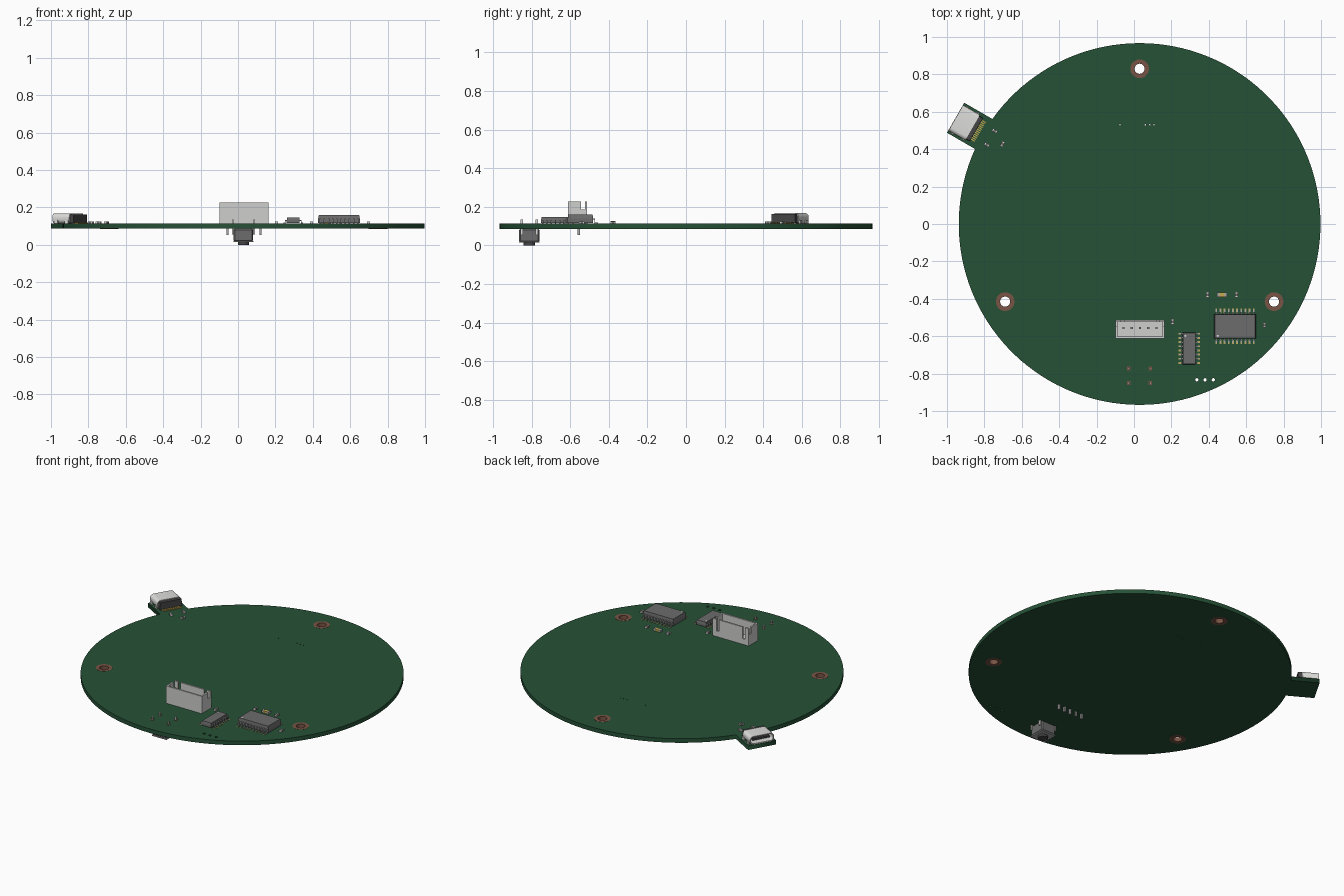
import bpy, bmesh, math
from mathutils import Matrix, Vector

if "Cube" in bpy.data.objects:
    bpy.data.objects.remove(bpy.data.objects["Cube"])

BOT, TOP = 0.086, 0.113
CX, R = 0.03, 0.967
I4 = Matrix.Identity(4)


def mat(name, r, g, b):
    m = bpy.data.materials.new(name)
    m.diffuse_color = (r, g, b, 1)
    m.use_nodes = True
    m.node_tree.nodes["Principled BSDF"].inputs["Base Color"].default_value = m.diffuse_color
    return m


GREEN = mat("board green", 0.019, 0.082, 0.037)
COPPER = mat("copper", 0.19, 0.09, 0.06)
WHITE = mat("connector white", 0.62, 0.62, 0.61)
SILVER = mat("metal silver", 0.72, 0.72, 0.70)
CHIP = mat("chip grey", 0.15, 0.15, 0.15)
DARK = mat("dark plastic", 0.06, 0.06, 0.06)
GOLD = mat("gold", 0.55, 0.40, 0.08)
PIN = mat("pin grey", 0.40, 0.40, 0.40)


def link(name, mesh, m):
    ob = bpy.data.objects.new(name, mesh)
    mesh.materials.clear()
    mesh.materials.append(m)
    bpy.context.collection.objects.link(ob)
    return ob


def boxes(name, items, m, M=I4, taper=1.0, bevel=0):
    """One object from boxes given as (x0, x1, y0, y1, z0, z1)."""
    bm = bmesh.new()
    for x0, x1, y0, y1, z0, z1 in items:
        c = Vector(((x0 + x1) / 2, (y0 + y1) / 2, (z0 + z1) / 2))
        for v in bmesh.ops.create_cube(bm, size=1)["verts"]:
            k = taper if v.co.z > 0 else 1
            v.co = M @ (c + Vector((v.co.x * (x1 - x0) * k, v.co.y * (y1 - y0) * k, v.co.z * (z1 - z0))))
    if bevel:
        bmesh.ops.bevel(bm, geom=bm.edges[:], offset=bevel, segments=1, affect='EDGES')
    me = bpy.data.meshes.new(name)
    bm.to_mesh(me)
    bm.free()
    return link(name, me, m)


def plate(name, loops, half, m, M):
    """Flat outline with holes, extruded half the thickness each way."""
    cu = bpy.data.curves.new(name, 'CURVE')
    cu.dimensions, cu.fill_mode, cu.extrude = '2D', 'BOTH', half
    for pts in loops:
        s = cu.splines.new('POLY')
        s.points.add(len(pts) - 1)
        for p, (x, y) in zip(s.points, pts):
            p.co = (x, y, 0, 1)
        s.use_cyclic_u = True
    tmp = bpy.data.objects.new(name, cu)
    bpy.context.collection.objects.link(tmp)
    bpy.context.view_layer.update()
    me = bpy.data.meshes.new_from_object(tmp.evaluated_get(bpy.context.evaluated_depsgraph_get()))
    bpy.data.objects.remove(tmp)
    me.transform(M)
    return link(name, me, m)


def circle(x, y, r, n=32):
    return [(x + r * math.cos(i * math.tau / n), y + r * math.sin(i * math.tau / n)) for i in range(n)]


def rounded(w, h, r, n=6):
    pts = []
    for q, (sx, sy) in enumerate([(1, 1), (-1, 1), (-1, -1), (1, -1)]):
        for i in range(n + 1):
            a = (q + i / n) * math.pi / 2
            pts.append((sx * (w / 2 - r) + r * math.cos(a), sy * (h / 2 - r) + r * math.sin(a)))
    return pts


# Round board with a rectangular tab, mounting holes and small drill holes
tab = math.radians(150)
HW, L = 0.0925, 1.136
d = math.asin(HW / R)
u, v = Vector((math.cos(tab), math.sin(tab))), Vector((-math.sin(tab), math.cos(tab)))
outline = []
for i in range(129):
    a = tab + d + (math.tau - 2 * d) * i / 128
    outline.append((CX + R * math.cos(a), R * math.sin(a)))
for s in (-1, 1):
    p = u * L + v * HW * s
    outline.append((CX + p.x, p.y))
mounts = [(CX + 0.83 * math.cos(math.radians(a)), 0.83 * math.sin(math.radians(a))) for a in (90, 210, 330)]
holes = [circle(x, y, 0.05) for x, y in mounts]
holes += [circle(x, -0.833, 0.009, 12) for x in (0.336, 0.38, 0.424)]
holes += [circle(x, 0.53, 0.004, 8) for x in (-0.075, 0.06, 0.085, 0.107)]
mid = Matrix.Translation((0, 0, (TOP + BOT) / 2))
plate("board", [outline] + holes, (TOP - BOT) / 2, GREEN, mid)

# Copper rings lining the mounting holes
for i, (x, y) in enumerate(mounts):
    plate(f"mount_ring_{i + 1}", [circle(x, y, 0.05), circle(x, y, 0.027)], (TOP - BOT) / 2 + 0.0008, COPPER, mid)

# Rounded charging socket on the tab
T = Matrix.Translation((CX, 0, TOP)) @ Matrix.Rotation(tab, 4, 'Z')
face = Matrix(((0, 0, 1, 1.083), (1, 0, 0, 0), (0, 1, 0, 0.028), (0, 0, 0, 1)))
plate("socket_shell", [rounded(0.158, 0.054, 0.022), rounded(0.146, 0.042, 0.017)], 0.052, SILVER, T @ face)
boxes("socket_core", [(1.008, 1.045, -0.072, 0.072, 0.003, 0.05)], DARK, T, 0.97)
boxes("socket_tongue", [(1.04, 1.122, -0.058, 0.058, 0.022, 0.034)], DARK, T)
boxes("socket_contacts", [(0.984, 1.01, y - 0.003, y + 0.003, 0, 0.006)
                          for y in [(i - 5.5) * 0.0105 for i in range(12)]], GOLD, T)
boxes("socket_tabs", [(x, x + 0.022, s * 0.08 - 0.004, s * 0.08 + 0.004, -0.02, 0.02)
                      for s in (-1, 1) for x in (1.035, 1.1)], SILVER, T)

# Upright five-pin header: open box with slots in the back and end walls
x0, x1, y0, y1, zt = -0.099, 0.164, -0.612, -0.513, 0.227
w = 0.011
walls = [(x0, x1, y0, y1, TOP, 0.13),
         (x0, x1, y0, y0 + w, 0.13, zt),
         (x0 + 0.045, x1 - 0.045, y1 - w, y1, 0.13, zt),
         (x0, x0 + 0.028, y1 - w, y1, 0.13, zt),
         (x1 - 0.028, x1, y1 - w, y1, 0.13, zt),
         (x0, x1, y1 - w, y1, 0.13, 0.15)]
for a in (x0, x1 - w):
    walls += [(a, a + w, y0 + w, -0.545, 0.13, zt), (a, a + w, -0.545, y1 - w, 0.13, 0.185)]
boxes("header_housing", walls, WHITE)
boxes("header_pins", [(x - 0.006, x + 0.006, -0.562, -0.55, 0.053, 0.19)
                      for x in [0.0325 + (i - 2) * 0.044 for i in range(5)]], PIN)


# Gull-wing chips
def chip(name, x, y, rot, n, length, width, span, h):
    M = Matrix.Translation((x, y, TOP)) @ Matrix.Rotation(math.radians(rot), 4, 'Z')
    boxes(name + "_body_lower", [(-length / 2, length / 2, -width / 2, width / 2, 0.004, h * 0.55)], CHIP, M)
    boxes(name + "_body_upper", [(-length / 2, length / 2, -width / 2, width / 2, h * 0.55, h)], CHIP, M, 0.96)
    legs, pads = [], []
    for i in range(n):
        px = (i - (n - 1) / 2) * 0.0223
        for s in (-1, 1):
            def leg(a, b, z0, z1, hw=0.0038):
                e = sorted((s * a, s * b))
                return (px - hw, px + hw, e[0], e[1], z0, z1)
            k = width / 2 + 0.01
            legs += [leg(width / 2 - 0.004, k, h * 0.45, h * 0.6),
                     leg(k - 0.004, k, 0.001, h * 0.6), leg(k - 0.004, span / 2, 0.001, 0.006)]
            pads.append(leg(k - 0.004, span / 2 + 0.004, 0, 0.0012, 0.005))
    boxes(name + "_legs", legs, PIN, M)
    boxes(name + "_pads", pads, GOLD, M)
    a, b = -length / 2 + 0.02, width / 2 - 0.014
    plate(name + "_corner_dot", [circle(a, -b, 0.006, 12)], 0.0005, SILVER, M @ Matrix.Translation((0, 0, h)))


chip("large_chip", 0.54, -0.547, 0, 10, 0.224, 0.132, 0.181, 0.046)
chip("small_chip", 0.295, -0.665, -90, 8, 0.172, 0.069, 0.106, 0.033)


# Small two-ended parts
def passive(name, x, y, rot, l=0.028, wd=0.016, h=0.011, body=CHIP, cap=SILVER):
    M = Matrix.Translation((x, y, TOP)) @ Matrix.Rotation(math.radians(rot), 4, 'Z')
    a, c = l / 2, l / 2 * 0.5
    boxes(name + "_body", [(-c, c, -wd / 2, wd / 2, 0, h * 0.95)], body, M)
    boxes(name + "_caps", [(-a, -c, -wd / 2, wd / 2, 0, h), (c, a, -wd / 2, wd / 2, 0, h)], cap, M)


spots = [(0.393, -0.378, 90), (0.549, -0.378, 90), (0.205, -0.523, 90), (0.697, -0.54, 90),
         (-0.745, 0.498, 150), (-0.787, 0.424, 150), (-0.703, 0.428, 60)]
for i, (x, y, r) in enumerate(spots):
    passive(f"small_part_{i + 1}", x, y, r)
passive("gold_part", 0.47, -0.378, 0, 0.052, 0.024, 0.014, GOLD, PIN)

# Push button under the board, its legs poking up through it
bx, by = 0.029, -0.812
boxes("button_body", [(bx - 0.052, bx + 0.052, by - 0.052, by + 0.052, 0.018, BOT)], CHIP, bevel=0.006)
boxes("button_cover", [(bx - 0.053, bx + 0.053, by - 0.053, by + 0.053, 0.014, 0.02)], PIN)
bm = bmesh.new()
bmesh.ops.create_cone(bm, cap_ends=True, segments=24, radius1=0.03, radius2=0.03, depth=0.016,
                      matrix=Matrix.Translation((bx, by, 0.008)))
me = bpy.data.meshes.new("button_plunger")
bm.to_mesh(me)
bm.free()
link("button_plunger", me, DARK)
legs, pads = [], []
for sx in (-1, 1):
    for sy in (-1, 1):
        x, y = bx + sx * 0.058, by + sy * 0.039
        legs.append((x - 0.004, x + 0.004, y - 0.006, y + 0.006, 0.055, 0.134))
        pads.append((x - 0.009, x + 0.009, y - 0.011, y + 0.011, TOP, TOP + 0.001))
boxes("button_legs", legs, SILVER)
boxes("button_pads", pads, COPPER)
